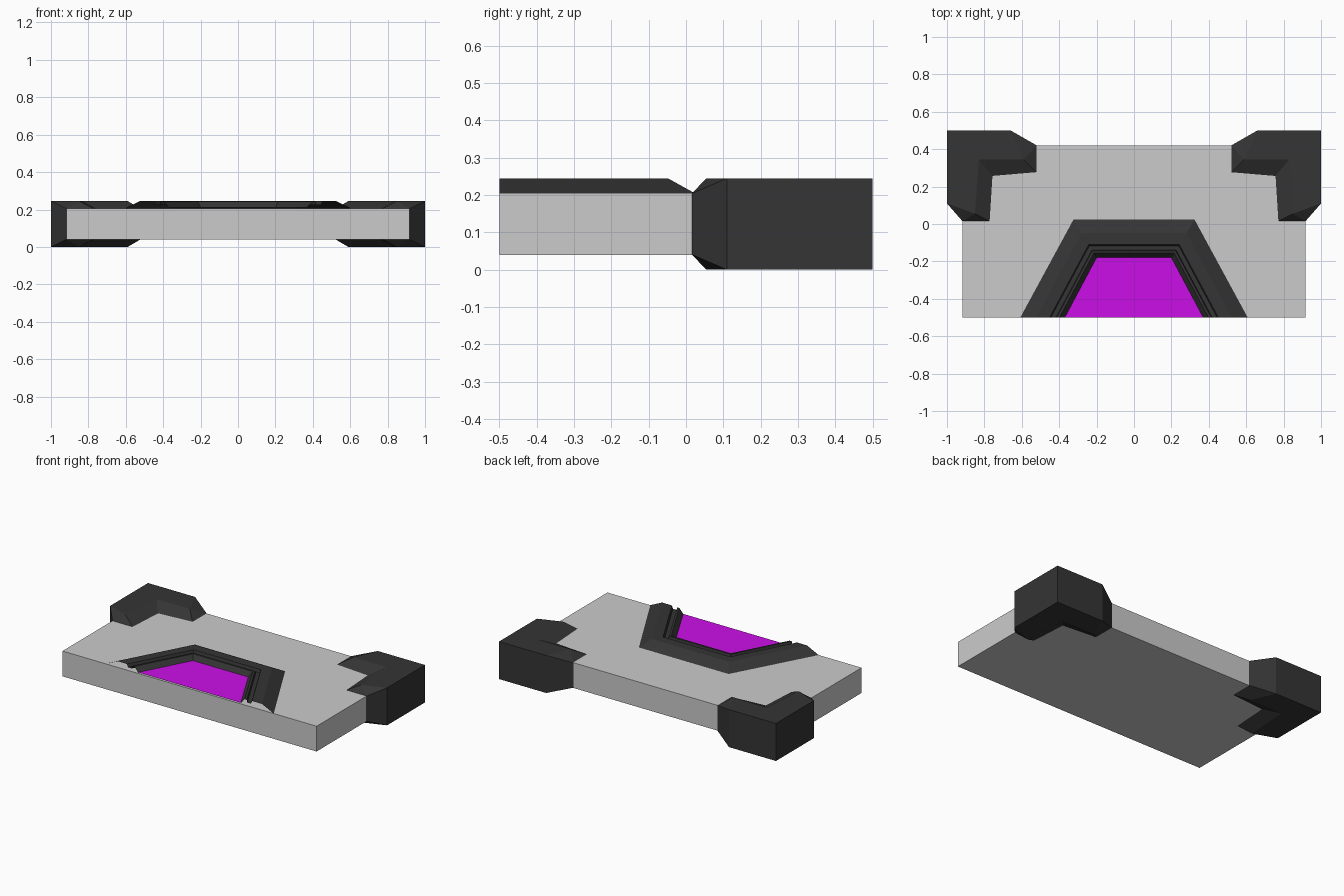
import bpy

if "Cube" in bpy.data.objects:
    bpy.data.objects.remove(bpy.data.objects["Cube"])

def material(name, rgb):
    m = bpy.data.materials.new(name)
    m.diffuse_color = (*rgb, 1)
    m.use_nodes = True
    m.node_tree.nodes["Principled BSDF"].inputs["Base Color"].default_value = m.diffuse_color
    return m

dark = material("dark_trim", (0.035, 0.035, 0.035))
magenta = material("magenta_panel", (0.6, 0.005, 0.8))

def make(name, verts, faces, mat=None):
    me = bpy.data.meshes.new(name)
    me.from_pydata(verts, [], faces)
    ob = bpy.data.objects.new(name, me)
    bpy.context.collection.objects.link(ob)
    if mat:
        me.materials.append(mat)
    return ob

# Slab
bpy.ops.mesh.primitive_cube_add(size=1, location=(0, -0.04, 0.1225))
slab = bpy.context.object
slab.name = "floor_slab"
slab.scale = (1.835, 0.92, 0.165)

# Corner brackets: outer corner, arm tips on the slab edge, bevelled inner side
HI, LO = 0.245, 0.204
outline = [(-1, .5, HI), (-.66, .5, HI), (-.52, .42, LO), (-.52, .275, LO),
           (-.755, .255, LO), (-.77, .015, LO), (-.917, .015, LO), (-1, .11, HI),
           (-.59, .345, HI), (-.83, .345, HI), (-.85, .055, HI)]
top_faces = [(7, 10, 9, 8, 1, 0), (1, 8, 2), (2, 8, 3), (3, 8, 9, 4),
             (4, 9, 10, 5), (5, 10, 6), (6, 10, 7)]
n = len(outline)

def bracket(name, s):
    verts = [(s * x, y, z) for x, y, z in outline]
    verts += [(s * x, y, HI - z) for x, y, z in outline]
    faces = [f if s > 0 else f[::-1] for f in top_faces]
    faces += [tuple(i + n for i in f[::-1]) for f in faces]
    for a, b in [(0, 1), (1, 2), (6, 7), (7, 0)]:
        f = (a, b, b + n, a + n)
        faces.append(f if s > 0 else f[::-1])
    make(name, verts, faces, dark)

bracket("left_bracket", 1)
bracket("right_bracket", -1)

# Raised frame: a profile (inset, height) swept round three sides of a trapezoid
def trapezoid(t, z):
    front, back, y = .61 - .24 * t, .325 - .125 * t, .025 - .205 * t
    return [(-front, -.5, z), (-back, y, z), (back, y, z), (front, -.5, z)]

profile = [(0, .204), (.36, .245), (.66, .245), (.69, .225), (.8, .225),
           (.82, .243), (.88, .243), (1, .212)]
verts = [v for t, z in profile for v in trapezoid(t, z)]
faces = [(4 * i + j, 4 * i + j + 4, 4 * i + j + 5, 4 * i + j + 1)
         for i in range(len(profile) - 1) for j in range(3)]
make("panel_frame", verts, faces, dark)

# Coloured panel inside the frame
make("coloured_panel", trapezoid(1, .212), [(3, 2, 1, 0)], magenta)
